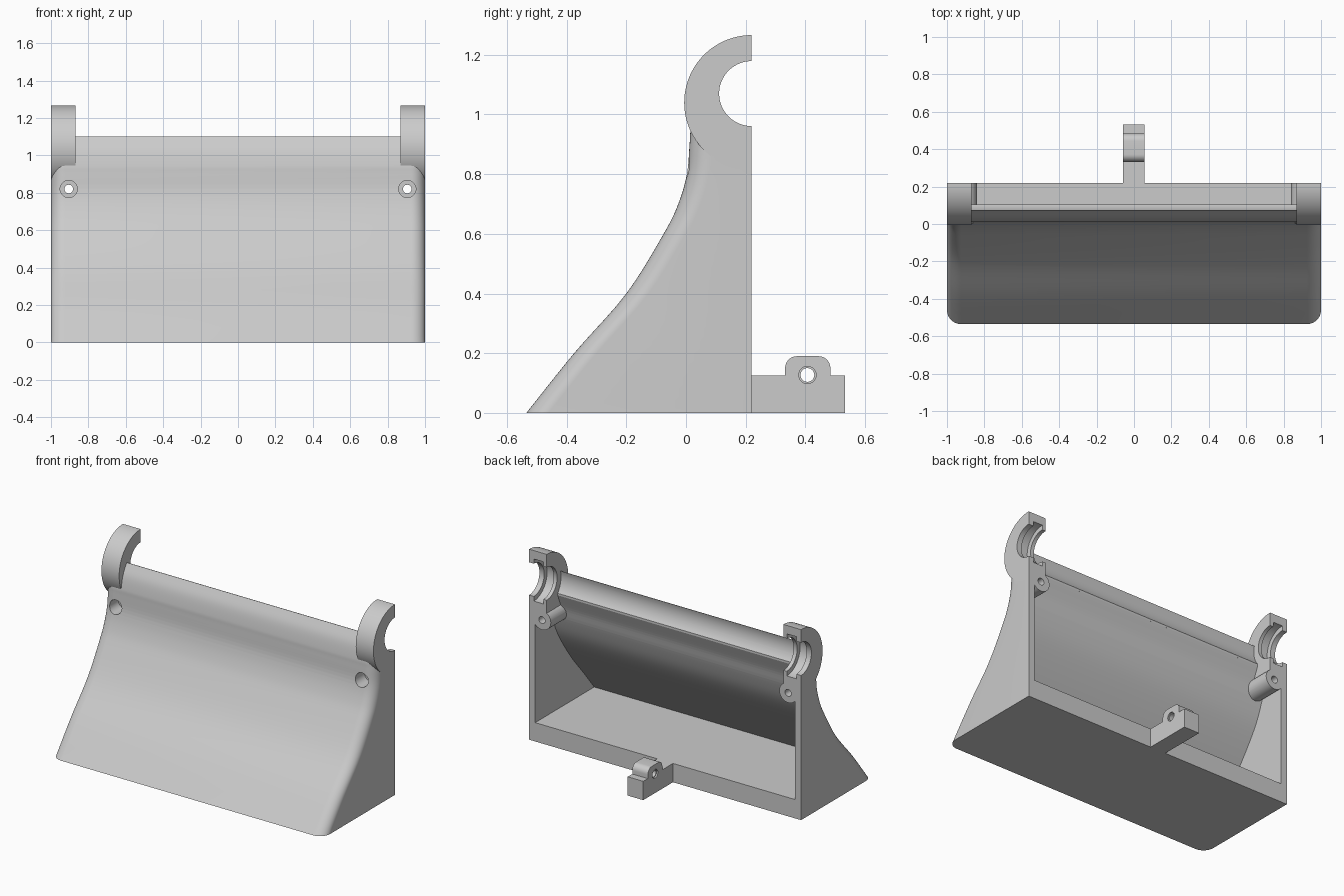
import bpy, bmesh
from math import sin, cos, radians
from mathutils import Vector

if "Cube" in bpy.data.objects:
    bpy.data.objects.remove(bpy.data.objects["Cube"])

grey = bpy.data.materials.new("light grey plastic")
grey.use_nodes = True
colour = (0.6, 0.6, 0.6, 1)
grey.diffuse_color = colour
grey.node_tree.nodes["Principled BSDF"].inputs["Base Color"].default_value = colour


def loft(name, rings):
    """Solid through a list of matching closed rings."""
    bm = bmesh.new()
    loops = [[bm.verts.new(p) for p in ring] for ring in rings]
    n = len(loops[0])
    for a, b in zip(loops, loops[1:]):
        for i in range(n):
            j = (i + 1) % n
            bm.faces.new((a[i], a[j], b[j], b[i]))
    bm.faces.new(loops[0])
    bm.faces.new(loops[-1])
    bmesh.ops.recalc_face_normals(bm, faces=bm.faces)
    mesh = bpy.data.meshes.new(name)
    bm.to_mesh(mesh)
    bm.free()
    ob = bpy.data.objects.new(name, mesh)
    bpy.context.collection.objects.link(ob)
    mesh.materials.append(grey)
    return ob


def prism_x(name, pts, x0, x1):
    return loft(name, [[(x, y, z) for y, z in pts] for x in (x0, x1)])


def cylinder_y(name, x, z, r, y0, y1):
    return loft(name, [[(x + u, y, z + v) for u, v in arc(0, 0, r, 0, 360, 40)[:-1]]
                       for y in (y0, y1)])


def arc(cy, cz, r, a0, a1, n=32):
    angles = [radians(a0 + (a1 - a0) * i / n) for i in range(n + 1)]
    return [(cy + r * cos(a), cz + r * sin(a)) for a in angles]


def smooth_curve(pts, steps=5):
    """Catmull-Rom curve through the points."""
    p = [Vector(q) for q in pts]
    p = [2 * p[0] - p[1]] + p + [2 * p[-1] - p[-2]]
    out = []
    for a, b, c, d in zip(p, p[1:], p[2:], p[3:]):
        for i in range(steps):
            t = i / steps
            out.append(0.5 * (2 * b + (c - a) * t + (2 * a - 5 * b + 4 * c - d) * t * t
                              + (3 * b - a - 3 * c + d) * t ** 3))
    return [tuple(q) for q in out + [p[-2]]]


def combine(target, tool, operation):
    mod = target.modifiers.new(operation, "BOOLEAN")
    mod.operation, mod.solver, mod.object = operation, "EXACT", tool
    bpy.context.view_layer.objects.active = target
    bpy.ops.object.modifier_apply(modifier=mod.name)
    bpy.data.objects.remove(tool)


def finish(ob):
    bpy.ops.object.select_all(action="DESELECT")
    ob.select_set(True)
    bpy.context.view_layer.objects.active = ob
    bpy.ops.object.shade_smooth_by_angle(angle=radians(28))


BACK = 0.22

# Curved front shell with rounded vertical corners
front = smooth_curve([(-0.535, 0), (-0.375, 0.2), (-0.2, 0.4), (-0.075, 0.6), (-0.026, 0.7),
                      (0.003, 0.8), (0.012, 0.9), (0.016, 0.95), (0.035, 1.03), (0.073, 1.1)])


def plan(y, z, r=0.075):
    half = [(1, BACK)] + [(1 - r + u, y + r + v) for u, v in arc(0, 0, r, 0, -90, 10)]
    return [(a, b, z) for a, b in half] + [(-a, b, z) for a, b in reversed(half)]


body = loft("housing", [plan(y, z) for y, z in front])

# Hollow interior, open at the back
inner = smooth_curve([(-0.4, 0.125), (-0.29, 0.26), (-0.155, 0.42), (-0.025, 0.61),
                      (0.037, 0.75), (0.065, 0.85), (0.105, 0.95)])
combine(body, prism_x("cavity", inner + [(0.4, 0.95), (0.4, 0.125)], -0.955, 0.955), "DIFFERENCE")

# Roller clearance along the top edge
groove = arc(BACK, 1.06, 0.15, 90, 220) + [(0.105, 0.94), (0.4, 0.94), (0.4, 1.21)]
combine(body, prism_x("clearance", groove, -0.87, 0.87), "DIFFERENCE")

for s in (-1, 1):
    # Half-round bearing holder and screw boss
    combine(body, prism_x("holder", arc(BACK, 1.04, 0.226, 90, 270, 48), s * 0.87, s), "UNION")
    combine(body, cylinder_y("boss", s * 0.905, 0.82, 0.065, 0.03, BACK), "UNION")
    # Shaft opening and wider bearing seat
    combine(body, prism_x("shaft", arc(BACK, 1.07, 0.109, 0, 360, 64)[:-1],
                          s * 0.8, s * 1.1), "DIFFERENCE")
    combine(body, prism_x("seat", arc(BACK, 1.07, 0.14, 0, 360, 64)[:-1],
                          s * 0.895, s * 0.965), "DIFFERENCE")
    # Screw hole with countersunk head
    combine(body, cylinder_y("screw", s * 0.905, 0.82, 0.023, -0.2, 0.4), "DIFFERENCE")
    combine(body, cylinder_y("screw_head", s * 0.905, 0.82, 0.046, -0.2, 0.1), "DIFFERENCE")
finish(body)

# Rear tongue with a humped pivot
outline = [(BACK, 0), (0.532, 0), (0.532, 0.125), (0.484, 0.125)]
outline += arc(0.444, 0.15, 0.04, 0, 90, 8) + arc(0.372, 0.15, 0.04, 90, 180, 8)
outline += [(0.332, 0.125), (BACK, 0.125)]
tongue = prism_x("rear_tongue", outline, -0.058, 0.056)
combine(tongue, prism_x("pivot", arc(0.407, 0.127, 0.023, 0, 360, 32)[:-1], -0.2, 0.2), "DIFFERENCE")
for s in (-1, 1):
    combine(tongue, prism_x("pivot_rim", arc(0.407, 0.127, 0.029, 0, 360, 32)[:-1],
                            s * 0.048, s * 0.2), "DIFFERENCE")
finish(tongue)
